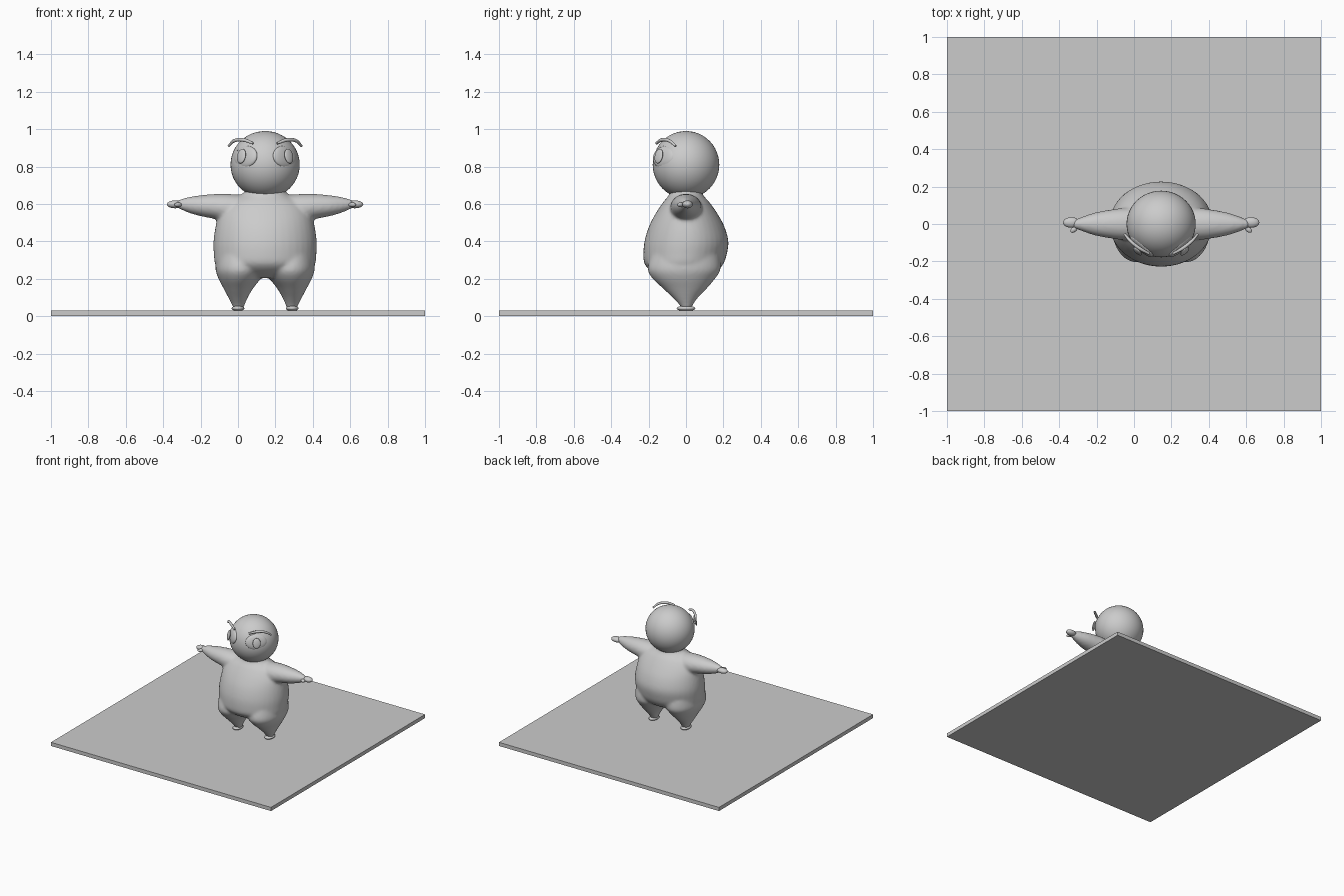
import bpy, bmesh, math
from mathutils import Vector, Matrix

if "Cube" in bpy.data.objects:
    bpy.data.objects.remove(bpy.data.objects["Cube"])

CX = 0.145                                   # the figure stands off-centre on the slab
grey = bpy.data.materials.new("plain grey")
grey.diffuse_color = (0.6, 0.6, 0.6, 1)
grey.use_nodes = True
grey.node_tree.nodes["Principled BSDF"].inputs["Base Color"].default_value = grey.diffuse_color


def finish(bm, name, smooth=True):
    bmesh.ops.recalc_face_normals(bm, faces=bm.faces[:])
    me = bpy.data.meshes.new(name)
    bm.to_mesh(me)
    bm.free()
    me.materials.append(grey)
    for p in me.polygons:
        p.use_smooth = smooth
    ob = bpy.data.objects.new(name, me)
    bpy.context.collection.objects.link(ob)
    return ob


def refine(rows, n=4):
    """Catmull-Rom interpolation of profile rows."""
    out = []
    for i in range(len(rows) - 1):
        quad = (rows[max(i - 1, 0)], rows[i], rows[i + 1], rows[min(i + 2, len(rows) - 1)])
        for k in range(n):
            t = k / n
            out.append([0.5 * (2 * b + (c - a) * t + (2 * a - 5 * b + 4 * c - d) * t * t
                               + (3 * b - a - 3 * c + d) * t ** 3) for a, b, c, d in zip(*quad)])
    return out + [list(rows[-1])]


def loft(bm, rows, place, n=40):
    """Closed tube; place(row, cos, sin) gives each ring point."""
    rings = [[bm.verts.new(place(r, math.cos(2 * math.pi * i / n), math.sin(2 * math.pi * i / n)))
              for i in range(n)] for r in refine(rows)]
    for a, b in zip(rings, rings[1:]):
        for i in range(n):
            bm.faces.new((a[i], a[(i + 1) % n], b[(i + 1) % n], b[i]))
    bm.faces.new(rings[0])
    bm.faces.new(rings[-1])


def ellipsoid(name, loc, size, rot=None, seg=32):
    bm = bmesh.new()
    m = Matrix.Translation(loc) @ (rot or Matrix()) @ Matrix.Diagonal((*size, 1))
    bmesh.ops.create_uvsphere(bm, u_segments=seg, v_segments=seg // 2, radius=1, matrix=m)
    return finish(bm, name)


# base slab
bm = bmesh.new()
bmesh.ops.create_cube(bm, size=1, matrix=Matrix.Translation((0, 0, 0.015)) @ Matrix.Diagonal((2, 2, 0.03, 1)))
finish(bm, "base_slab", False)

# body: torso, legs and arms fused into one smooth skin
body = bmesh.new()
torso = [  # z, half width, front y, back y
    (0.205, 0.17, -0.12, 0.10), (0.24, 0.235, -0.185, 0.165), (0.28, 0.268, -0.222, 0.20),
    (0.33, 0.274, -0.228, 0.218), (0.40, 0.276, -0.222, 0.227), (0.48, 0.265, -0.198, 0.205),
    (0.55, 0.245, -0.162, 0.167), (0.61, 0.20, -0.122, 0.125), (0.65, 0.125, -0.09, 0.09),
    (0.685, 0.10, -0.09, 0.09)]
loft(body, torso, lambda r, c, s: (CX + r[1] * c, (r[2] + r[3]) / 2 + (r[3] - r[2]) / 2 * s, r[0]))
leg = [  # z, centre offset, half width, front y, back y
    (0.04, 0.143, 0.028, -0.025, 0.03), (0.06, 0.143, 0.034, -0.035, 0.037),
    (0.10, 0.145, 0.052, -0.072, 0.065), (0.15, 0.143, 0.08, -0.125, 0.113),
    (0.20, 0.137, 0.112, -0.178, 0.155), (0.25, 0.133, 0.132, -0.205, 0.185),
    (0.32, 0.13, 0.13, -0.19, 0.18)]
arm = [  # offset along x, centre z, half height, half depth
    (0.08, 0.585, 0.06, 0.08), (0.20, 0.58, 0.074, 0.085), (0.275, 0.587, 0.066, 0.076),
    (0.35, 0.591, 0.055, 0.062), (0.41, 0.595, 0.042, 0.043), (0.45, 0.598, 0.028, 0.028),
    (0.47, 0.598, 0.022, 0.022)]
for side in (-1, 1):
    loft(body, leg, lambda r, c, s: (CX + side * r[1] + r[2] * c,
                                     (r[3] + r[4]) / 2 + (r[4] - r[3]) / 2 * s, r[0]))
    loft(body, arm, lambda r, c, s: (CX + side * r[0], r[3] * c, r[1] + r[2] * s))
ob = finish(body, "body")
rm = ob.modifiers.new("fuse", 'REMESH')
rm.mode = 'VOXEL'
rm.voxel_size = 0.01
rm.use_smooth_shade = True
sm = ob.modifiers.new("soften", 'SMOOTH')
sm.factor = 0.5
sm.iterations = 8

# head
ellipsoid("head", (CX, 0, 0.81), (0.185, 0.178, 0.18), seg=48)

for side, tag in ((-1, "left"), (1, "right")):
    # foot
    ellipsoid("foot_" + tag, (CX + side * 0.145, 0, 0.042), (0.034, 0.05, 0.015))
    # hand and thumb
    ellipsoid("hand_" + tag, (CX + side * 0.48, 0.008, 0.598), (0.045, 0.028, 0.021))
    ellipsoid("thumb_" + tag, (CX + side * 0.465, -0.028, 0.596), (0.024, 0.014, 0.012),
              Matrix.Rotation(side * -0.7, 4, 'Z'))
    # eye and pupil: flattened discs set tangent to the head
    normal = Vector((side * 0.66, -0.72, 0.22)).normalized()
    face = normal.to_track_quat('Z', 'Y').to_matrix().to_4x4()
    head = Vector((CX, 0, 0.81))
    ellipsoid("eye_" + tag, head + normal * 0.166 + Vector((-side * 0.006, 0, 0.005)),
              (0.08, 0.06, 0.022), face)
    ellipsoid("pupil_" + tag, head + normal * 0.186 + Vector((side * 0.004, -0.012, 0.005)),
              (0.03, 0.04, 0.01), face)
    # eyebrow: arched tube
    cu = bpy.data.curves.new("eyebrow_" + tag, 'CURVE')
    cu.dimensions = '3D'
    cu.bevel_depth = 0.009
    cu.bevel_resolution = 3
    cu.use_fill_caps = True
    cu.materials.append(grey)
    sp = cu.splines.new('BEZIER')
    pts = [(0.195, -0.055, 0.91), (0.165, -0.09, 0.938), (0.115, -0.13, 0.942), (0.065, -0.158, 0.925)]
    sp.bezier_points.add(len(pts) - 1)
    for p, (x, y, z), r in zip(sp.bezier_points, pts, (0.7, 1, 1.1, 0.8)):
        p.co = (CX + side * x, y, z)
        p.radius = r
        p.handle_left_type = p.handle_right_type = 'AUTO'
    bpy.context.collection.objects.link(bpy.data.objects.new("eyebrow_" + tag, cu))
